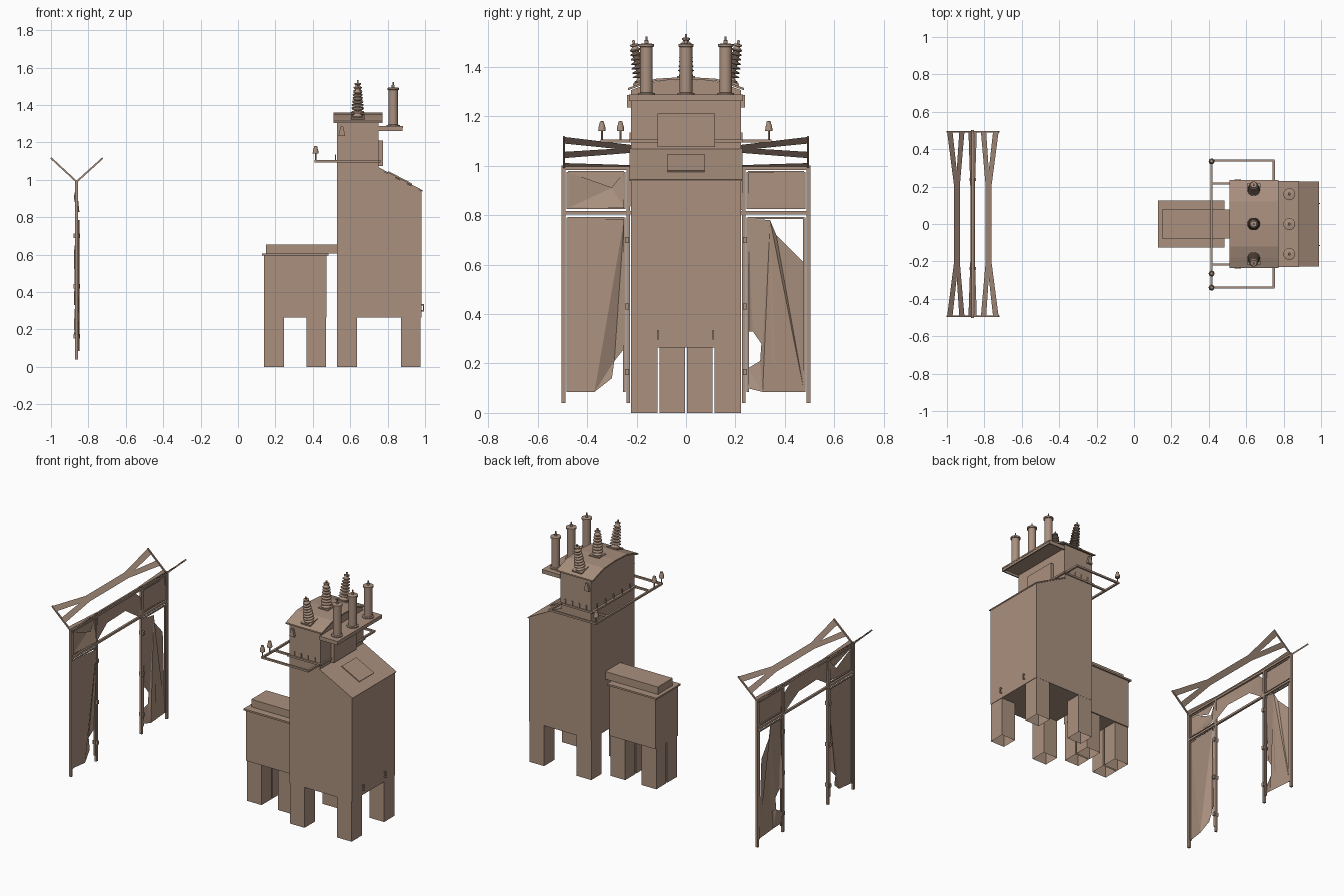
import bpy, bmesh, math
from mathutils import Vector, Matrix

mat = bpy.data.materials.new("weathered_brown")
mat.diffuse_color = (0.40, 0.28, 0.21, 1)


def finish(name, bm, smooth=False):
    if not name.endswith("sheet"):
        bmesh.ops.recalc_face_normals(bm, faces=bm.faces)
    me = bpy.data.meshes.new(name)
    bm.to_mesh(me)
    bm.free()
    ob = bpy.data.objects.new(name, me)
    bpy.context.collection.objects.link(ob)
    me.materials.append(mat)
    if smooth:
        bpy.ops.object.select_all(action='DESELECT')
        ob.select_set(True)
        bpy.context.view_layer.objects.active = ob
        bpy.ops.object.shade_smooth_by_angle(angle=math.radians(40))
    return ob


def box(name, x0, x1, y0, y1, z0, z1, open_ends=False):
    bm = bmesh.new()
    m = Matrix.Translation(((x0+x1)/2, (y0+y1)/2, (z0+z1)/2)) @ Matrix.Diagonal((x1-x0, y1-y0, z1-z0, 1))
    bmesh.ops.create_cube(bm, size=1, matrix=m)
    if open_ends:
        bm.normal_update()
        ends = [f for f in bm.faces if abs(f.normal.z) > 0.9]
        bmesh.ops.delete(bm, geom=ends, context='FACES_ONLY')
    return finish(name, bm)


def prism(name, pts, axis, a, b):
    """Extrude a closed profile along x (points are y,z) or y (points are x,z)."""
    bm = bmesh.new()
    place = (lambda p: (a, p[0], p[1])) if axis == 'x' else (lambda p: (p[0], a, p[1]))
    f = bm.faces.new([bm.verts.new(place(p)) for p in pts])
    out = bmesh.ops.extrude_face_region(bm, geom=[f])
    d = Vector((b-a, 0, 0)) if axis == 'x' else Vector((0, b-a, 0))
    bmesh.ops.translate(bm, vec=d, verts=[v for v in out['geom'] if isinstance(v, bmesh.types.BMVert)])
    return finish(name, bm)


def lathe(name, prof, loc, tilt=0, n=14):
    bm = bmesh.new()
    rings = [[bm.verts.new((r*math.cos(2*math.pi*i/n), r*math.sin(2*math.pi*i/n), z)) for i in range(n)]
             for r, z in prof]
    for lo, hi in zip(rings, rings[1:]):
        for i in range(n):
            bm.faces.new((lo[i], lo[(i+1) % n], hi[(i+1) % n], hi[i]))
    bm.faces.new(rings[0])
    bm.faces.new(rings[-1])
    bm.transform(Matrix.Translation(loc) @ Matrix.Rotation(tilt, 4, 'X'))
    return finish(name, bm, True)


def bar(name, p, q, w=0.012, h=0.012):
    """Square bar between two points."""
    p, q = Vector(p), Vector(q)
    bm = bmesh.new()
    m = Matrix.Translation((p+q)/2) @ (q-p).to_track_quat('Z', 'Y').to_matrix().to_4x4()
    bmesh.ops.create_cube(bm, size=1, matrix=m @ Matrix.Diagonal((w, h, (q-p).length, 1)))
    return finish(name, bm)


def sheet(name, pts, x=-0.863, dent=0.015):
    """Torn flat sheet in the y,z plane with dented corners."""
    bm = bmesh.new()
    vs = [bm.verts.new((x, y, z)) for y, z in pts]
    bm.faces.new(vs)
    bmesh.ops.triangulate(bm, faces=bm.faces)
    for i, v in enumerate(vs):
        v.co.x += (0, dent, 0, -dent)[i % 4]
    return finish(name + "_sheet", bm)


# Main tank with sloped shoulder
prism("main_tank", [(0.53, 0.265), (0.98, 0.265), (0.98, 0.94), (0.75, 1.06), (0.75, 1.10), (0.53, 1.10)],
      'y', -0.223, 0.223)
prism("shoulder_lid", [(0.745, 1.063), (0.985, 0.938), (0.988, 0.944), (0.748, 1.069)], 'y', -0.228, 0.228)
prism("shoulder_hatch", [(0.797, 1.035), (0.925, 0.968), (0.932, 0.98), (0.804, 1.047)], 'y', -0.075, 0.075)
box("tank_flange", 0.515, 0.762, -0.23, 0.23, 1.093, 1.105)

# Upper housing with arched roof
arc = [(-0.235, 1.305), (-0.18, 1.325), (-0.12, 1.343), (0, 1.35), (0.12, 1.343), (0.18, 1.325), (0.235, 1.305)]
prism("upper_housing", [(-0.223, 1.10)] + [(y*0.95, z) for y, z in arc] + [(0.223, 1.10)], 'x', 0.53, 0.752)
prism("arched_roof", arc + [(y, z+0.009) for y, z in reversed(arc)], 'x', 0.51, 0.772)
box("housing_cover_plate", 0.75, 0.775, -0.115, 0.117, 1.075, 1.21)

# Bushing platform on the side of the housing
box("bushing_platform", 0.752, 0.882, -0.23, 0.23, 1.277, 1.287)
box("platform_rim", 0.872, 0.88, -0.23, 0.23, 1.262, 1.278)
for s in (-1, 1):
    box("platform_side_rim", 0.752, 0.872, s*0.226-0.004, s*0.226+0.004, 1.262, 1.278)

# Cylindrical bushings
for y in (-0.16, 0, 0.16):
    lathe("column_bushing", [(0.036, 0), (0.036, 0.008), (0.026, 0.01), (0.026, 0.195), (0.032, 0.197),
                             (0.032, 0.207), (0.008, 0.21), (0.008, 0.222), (0.004, 0.223), (0.004, 0.238)],
          (0.83, y, 1.285))

# Ribbed bushings on the roof, outer ones leaning out
ribs = [(0.03, 0), (0.03, 0.012), (0.02, 0.016)]
for i in range(7):
    z, r = 0.024 + i*0.018, 0.034 - i*0.0018
    ribs += [(0.015, z), (r, z+0.004), (r*0.95, z+0.008), (0.014, z+0.013)]
ribs += [(0.011, 0.152), (0.017, 0.154), (0.017, 0.162), (0.005, 0.163), (0.005, 0.178)]
for s in (-1, 0, 1):
    lathe("ribbed_bushing", ribs, (0.64, s*0.178, 1.355 - abs(s)*0.022), -s*0.2)
    seat = box("bushing_seat", -0.036, 0.036, -0.036, 0.036, -0.006, 0.01)
    seat.location = (0.64, s*0.178, 1.353 - abs(s)*0.022)
    seat.rotation_euler.x = -s*0.25

# Lifting lugs and flange studs
for s in (-1, 1):
    prism("lifting_lug", [(0.537, 1.235), (0.573, 1.235), (0.562, 1.285), (0.548, 1.285)], 'y', s*0.222, s*0.238)
    for x in (0.565, 0.615, 0.665, 0.715):
        box("flange_stud", x-0.003, x+0.003, s*0.226-0.003, s*0.226+0.003, 1.10, 1.135)
for y in (-0.17, -0.085, 0, 0.085, 0.17):
    box("flange_stud", 0.519, 0.525, y-0.003, y+0.003, 1.10, 1.135)

# Outrigger rail round the housing with small insulators
Z = 1.10
bar("rail_end", (0.415, -0.346, Z), (0.415, 0.346, Z))
for s in (-1, 1):
    bar("rail_side", (0.415, s*0.34, Z), (0.752, s*0.34, Z))
    bar("rail_return", (0.747, s*0.34, Z), (0.747, s*0.22, Z))
    bar("rail_strut", (0.415, s*0.217, Z), (0.535, s*0.217, Z))
for y in (-0.34, -0.265, 0.335):
    lathe("rail_insulator", [(0.004, 0), (0.004, 0.04), (0.016, 0.04), (0.014, 0.058), (0.01, 0.07),
                             (0.009, 0.078), (0.004, 0.08)], (0.415, y, Z), n=10)

# Handles low on the tank side
for y in (-0.115, 0.11):
    box("handle_grip", 0.989, 0.995, y-0.003, y+0.003, 0.297, 0.335)
    for z in (0.30, 0.332):
        box("handle_stem", 0.978, 0.993, y-0.003, y+0.003, z-0.003, z+0.003)

# Side tank, lid and connecting duct
box("side_tank", 0.14, 0.472, -0.115, 0.115, 0.265, 0.597)
box("side_tank_lid", 0.127, 0.483, -0.125, 0.125, 0.595, 0.606)
box("connecting_duct", 0.15, 0.532, -0.077, 0.077, 0.605, 0.655)

# Hollow legs
for s in (-1, 1):
    for x0, x1 in ((0.53, 0.637), (0.872, 0.977)):
        a, b = sorted((s*0.115, s*0.222))
        box("main_leg", x0, x1, a, b, 0, 0.266, True)
    for x0, x1 in ((0.14, 0.246), (0.365, 0.471)):
        a, b = sorted((s*0.005, s*0.107))
        box("side_tank_leg", x0, x1, a, b, 0, 0.266, True)

# Gate frame: posts, beams, door frames
X = -0.863
for s in (-1, 1):
    bar("outer_post", (X, s*0.495, 0.04), (X, s*0.495, 1.0), 0.016, 0.016)
    bar("inner_post", (X, s*0.234, 0.04), (X, s*0.234, 1.0), 0.014, 0.014)
    for y in (0.478, 0.25):
        bar("door_stile", (X, s*y, 0.085), (X, s*y, 0.79), 0.009, 0.009)
        bar("panel_stile", (X, s*y, 0.825), (X, s*y, 0.975), 0.009, 0.009)
    for z in (0.788, 0.828, 0.974):
        bar("panel_rail", (X, s*0.25, z), (X, s*0.478, z), 0.008, 0.008)
    for z in (0.70, 0.43, 0.165):
        box("hinge", X-0.016, X+0.018, s*0.238-0.008, s*0.238+0.008, z-0.012, z+0.012)
for z in (0.99, 0.81):
    bar("cross_beam", (X, -0.5, z), (X, 0.5, z), 0.014, 0.014)

# Torn panels
sheet("left_door", [(-0.478, 0.785), (-0.25, 0.785), (-0.25, 0.26), (-0.29, 0.21), (-0.30, 0.14),
                    (-0.37, 0.085), (-0.478, 0.085)])
sheet("right_door", [(0.25, 0.785), (0.34, 0.78), (0.365, 0.72), (0.475, 0.61), (0.478, 0.085), (0.31, 0.085),
                     (0.25, 0.10), (0.25, 0.18), (0.30, 0.21), (0.36, 0.20), (0.27, 0.33), (0.25, 0.33)])
sheet("left_upper", [(-0.478, 0.828), (-0.25, 0.828), (-0.25, 0.972), (-0.30, 0.91), (-0.478, 0.972)])
sheet("left_upper_backing", [(-0.478, 0.972), (-0.30, 0.91), (-0.25, 0.972)], dent=0.005)
sheet("right_upper", [(0.25, 0.828), (0.478, 0.828), (0.478, 0.972), (0.25, 0.972)], dent=0.004)
sheet("middle_upper", [(-0.234, 0.985), (-0.234, 0.83), (-0.12, 0.90), (0.08, 0.90), (0.2, 0.82),
                       (0.234, 0.82), (0.234, 0.93), (0.17, 0.985)], dent=0.008)

# V-shaped top arms with sagging strips
for s in (-1, 1):
    def arm(t, y):
        return (X + s*(0.137 if s < 0 else 0.14)*t, y, 0.99 + 0.127*t)
    for y in (-0.493, 0.493):
        bar("top_arm", arm(0, y), arm(1, y), 0.009, 0.009)
    for outer_end, inner_end, outer_mid, inner_mid in ((0.99, 0.78, 0.72, 0.55), (0.52, 0.32, 0.66, 0.5),
                                                       (0.16, 0.0, 0.09, 0.0)):
        bm = bmesh.new()
        rows = [(bm.verts.new(arm(o, y)), bm.verts.new(arm(i, y))) for y, o, i in (
            (-0.49, outer_end, inner_end), (-0.2, outer_mid, inner_mid),
            (0.2, outer_mid, inner_mid), (0.49, outer_end, inner_end))]
        for a, b in zip(rows, rows[1:]):
            bm.faces.new((a[0], b[0], b[1], a[1]))
        finish("top_strip_sheet", bm)
